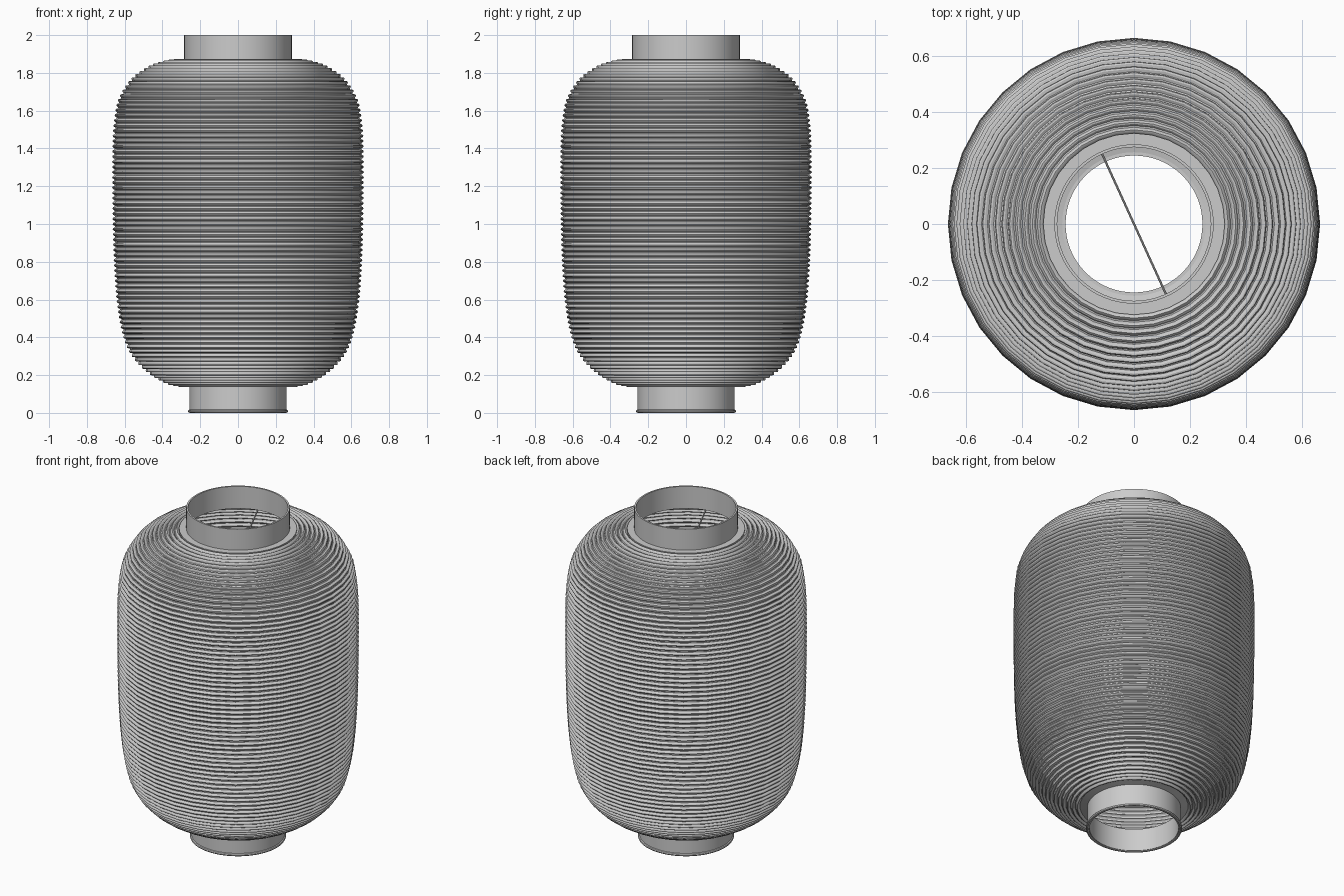
import bpy, bmesh, math
from mathutils import Vector

if "Cube" in bpy.data.objects:
    bpy.data.objects.remove(bpy.data.objects["Cube"])


def lathe(name, profile, sides, closed=False, turn=0.0):
    """Spin an (r, z) profile round the z axis."""
    bm = bmesh.new()
    rings = []
    for r, z in profile:
        rings.append([bm.verts.new((r * math.cos(turn + 2 * math.pi * i / sides),
                                    r * math.sin(turn + 2 * math.pi * i / sides), z))
                      for i in range(sides)])
    pairs = list(zip(rings, rings[1:]))
    if closed:
        pairs.append((rings[-1], rings[0]))
    for a, b in pairs:
        for i in range(sides):
            j = (i + 1) % sides
            bm.faces.new((a[i], a[j], b[j], b[i]))
    if closed:
        bmesh.ops.recalc_face_normals(bm, faces=bm.faces)
    me = bpy.data.meshes.new(name)
    bm.to_mesh(me)
    bm.free()
    ob = bpy.data.objects.new(name, me)
    bpy.context.collection.objects.link(ob)
    bpy.ops.object.select_all(action='DESELECT')
    ob.select_set(True)
    bpy.context.view_layer.objects.active = ob
    bpy.ops.object.shade_smooth_by_angle(angle=math.radians(30))
    return ob


# Overall lantern outline, bottom to top
outline = [Vector(p) for p in (
    (0.30, 0.140), (0.385, 0.16), (0.50, 0.235), (0.585, 0.35), (0.63, 0.53),
    (0.652, 0.78), (0.66, 1.08), (0.66, 1.42), (0.648, 1.58), (0.625, 1.67),
    (0.56, 1.77), (0.466, 1.835), (0.39, 1.86), (0.32, 1.870))]

# Smooth the outline (Catmull-Rom)
dense = []
ext = [2 * outline[0] - outline[1]] + outline + [2 * outline[-1] - outline[-2]]
for a, b, c, d in zip(ext, ext[1:], ext[2:], ext[3:]):
    for k in range(20):
        t = k / 20
        dense.append(0.5 * (2 * b + (c - a) * t + (2 * a - 5 * b + 4 * c - d) * t * t
                            + (3 * b - a - 3 * c + d) * t ** 3))
dense.append(outline[-1])
lengths = [0.0]
for a, b in zip(dense, dense[1:]):
    lengths.append(lengths[-1] + (b - a).length)


def along(s):
    i = 0
    while i < len(dense) - 2 and lengths[i + 1] < s:
        i += 1
    step = dense[i + 1] - dense[i]
    p = dense[i] + step * ((s - lengths[i]) / step.length)
    return p, Vector((step.y, -step.x)).normalized()


# Ribbed paper shade: raised rounded rib, then a shallow groove
ribs = 76
pitch = lengths[-1] / ribs
body = [(0.255, 0.137)]
for k in range(ribs):
    for f, off in ((0.0, -0.007), (0.2, 0.002), (0.4, 0.005), (0.6, 0.002), (0.8, -0.007)):
        p, n = along((k + f) * pitch)
        q = p + n * off
        body.append((q.x, q.y))
body += [(0.325, 1.873), (0.277, 1.873)]
lathe("paper_shade", body, 32)

# Collars and the rolled lip at the base
lathe("top_collar", [(0.285, 1.865), (0.285, 2.0), (0.275, 2.0), (0.275, 1.865)], 64, True)
lathe("bottom_collar", [(0.257, 0.005), (0.257, 0.142), (0.245, 0.142), (0.245, 0.005)], 64, True)
lip = [(0.256 + 0.009 * math.cos(a * math.pi / 4), 0.009 + 0.009 * math.sin(a * math.pi / 4))
       for a in range(8)]
lathe("bottom_lip", lip, 64, True)

# Thin hanging wire across the inside
bpy.ops.mesh.primitive_cylinder_add(vertices=8, radius=0.004, depth=1.18, location=(0, 0, 1.71),
                                    rotation=(math.pi / 2, 0, math.radians(24.5)))
bpy.context.object.name = "hanging_wire"
